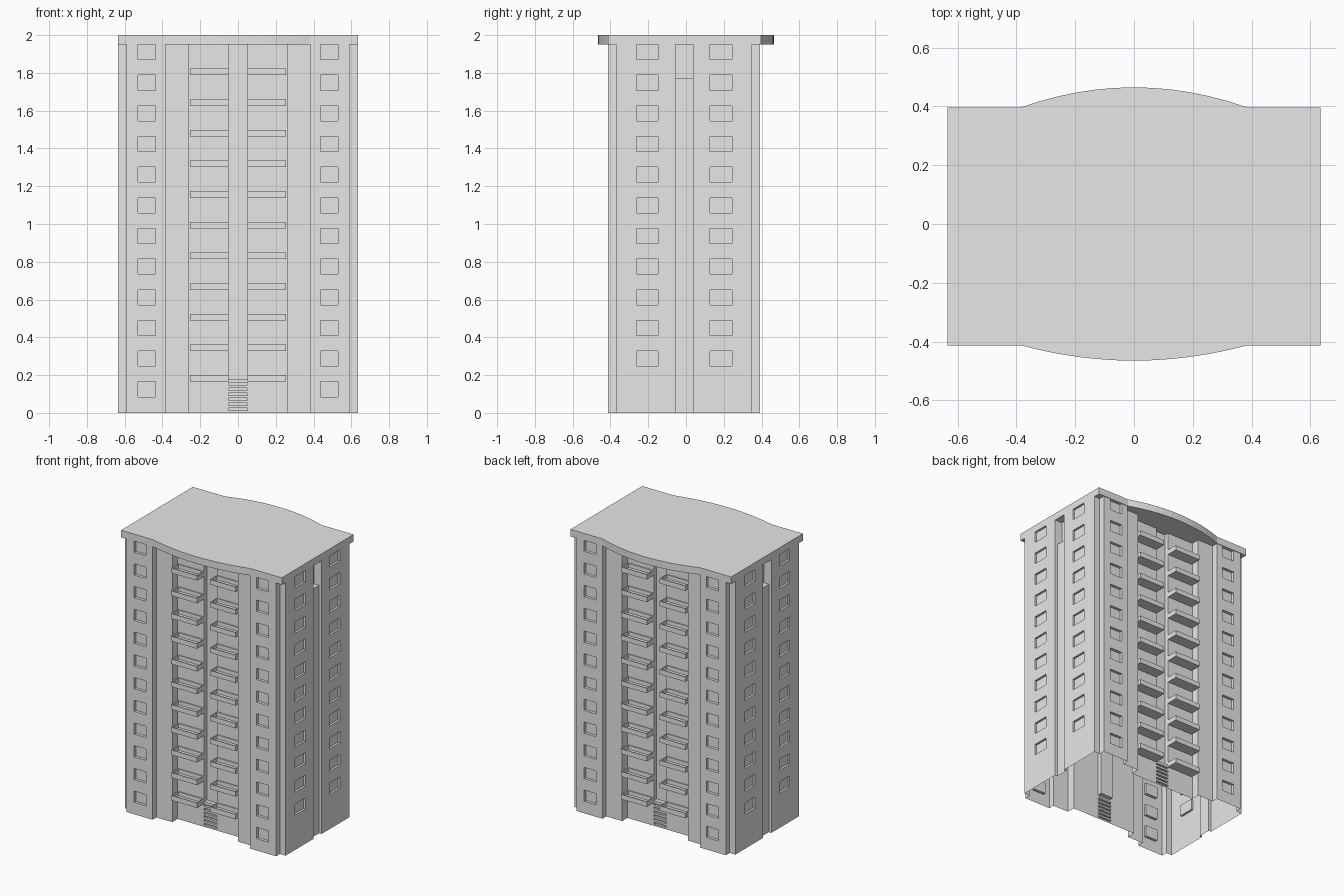
import bpy
import bmesh
from mathutils import Vector, Matrix

cube = bpy.data.objects.get("Cube")
if cube:
    bpy.data.objects.remove(cube, do_unlink=True)

CENTRE_Y = -0.01
EAVES = 1.95
FLOOR = 0.1623      # storey height
FIRST = 0.165       # top of the lowest window, floor of the lowest balcony

grey = bpy.data.materials.new("plain_grey")
grey.use_nodes = True
grey.diffuse_color = (0.8, 0.8, 0.8, 1)
grey.node_tree.nodes["Principled BSDF"].inputs["Base Color"].default_value = (0.8, 0.8, 0.8, 1)


def finish(bm, name):
    bmesh.ops.remove_doubles(bm, verts=bm.verts, dist=0.0002)
    mesh = bpy.data.meshes.new(name)
    bm.to_mesh(mesh)
    bm.free()
    mesh.materials.append(grey)
    obj = bpy.data.objects.new(name, mesh)
    bpy.context.collection.objects.link(obj)
    return obj


def panel(bm, p, q, holes):
    """Upright wall from p to q; holes are (u0, u1, z0, z1, depth)."""
    p, q = Vector((*p, 0)), Vector((*q, 0))
    along = (q - p).normalized()
    inward = Vector((-along.y, along.x, 0))
    us = sorted({0, round((q - p).length, 4)} | {round(u, 4) for h in holes for u in h[:2]})
    zs = sorted({0, EAVES} | {round(z, 4) for h in holes for z in h[2:4]})

    def quad(*corners):
        bm.faces.new([bm.verts.new(p + along * u + inward * d + Vector((0, 0, z)))
                      for u, z, d in corners])

    for a, b in zip(us, us[1:]):
        for c, e in zip(zs, zs[1:]):
            mu, mz = (a + b) / 2, (c + e) / 2
            depth = next((h[4] for h in holes if h[0] < mu < h[1] and h[2] < mz < h[3]), 0)
            quad((a, c, depth), (b, c, depth), (b, e, depth), (a, e, depth))
    # reveals around each recess
    for a, b, c, e, d in holes:
        ring = [(a, c), (b, c), (b, e), (a, e)]
        for (u0, z0), (u1, z1) in zip(ring, ring[1:] + ring[:1]):
            quad((u0, z0, 0), (u1, z1, 0), (u1, z1, d), (u0, z0, d))


def windows(middle, width, first, depth):
    return [(middle - width / 2, middle + width / 2,
             FIRST + i * FLOOR - 0.08, min(FIRST + i * FLOOR, EAVES), depth)
            for i in range(first, 12)]


# Outer walls: one front and one side, then the same turned half way round
plan = [(-0.635, -0.36), (-0.59, -0.36), (-0.59, -0.403), (-0.385, -0.403),
        (-0.385, -0.36), (-0.26, -0.36), (-0.26, -0.30)]
plan += [(-x, y) for x, y in reversed(plan)]
plan += [(0.635, -0.046), (0.615, -0.046), (0.615, 0.046), (0.635, 0.046), (0.635, 0.36)]

stairwell = [(0.21, 0.31, 0.18, EAVES, 0.03)]
louvres = [(0.21, 0.31, 0.012 + 0.027 * i, 0.025 + 0.027 * i, 0.015) for i in range(6)]
holes = {
    2: windows(0.107, 0.095, 0, 0.02),
    6: stairwell + louvres,
    10: windows(0.098, 0.095, 0, 0.02),
    13: windows(0.165, 0.115, 1, 0.015),
    15: [(0, 0.092, 1.77, EAVES, 0.04)],
    17: windows(0.149, 0.115, 1, 0.015),
}
bm = bmesh.new()
for side in (1, -1):
    pts = [(side * x, side * y + CENTRE_Y) for x, y in plan]
    for i, (p, q) in enumerate(zip(pts, pts[1:])):
        panel(bm, p, q, holes.get(i, []))
finish(bm, "outer_walls")

# Roof slab, bowed outwards over the balcony bays
STEPS = 12
outline = []
for side, edge, bow in ((1, -0.413, -0.052), (-1, 0.397, 0.068)):
    outline.append((-side * 0.635, edge))
    for i in range(STEPS + 1):
        t = 2 * i / STEPS - 1
        outline.append((side * t * 0.385, edge + bow * (1 - t * t)))
    outline.append((side * 0.635, edge))
bm = bmesh.new()
base = bm.faces.new([bm.verts.new((x, y, EAVES)) for x, y in outline])
top = bmesh.ops.extrude_face_region(bm, geom=[base], use_keep_orig=True)
bmesh.ops.translate(bm, vec=(0, 0, 2 - EAVES),
                    verts=[g for g in top["geom"] if isinstance(g, bmesh.types.BMVert)])
bmesh.ops.recalc_face_normals(bm, faces=bm.faces)
finish(bm, "roof_slab")

# Balconies: shallow trays in pairs on the front and the back
bm = bmesh.new()
for face in (1, -1):
    for hand in (1, -1):
        for i in range(11):
            spot = Vector((hand * 0.1525, CENTRE_Y - face * 0.34, FIRST + i * FLOOR + 0.0175))
            box = bmesh.ops.create_cube(
                bm, size=1, matrix=Matrix.Translation(spot) @ Matrix.Diagonal((0.205, 0.08, 0.035, 1)))
            faces = {f for v in box["verts"] for f in v.link_faces}
            lid = max(faces, key=lambda f: f.calc_center_median().z)
            bmesh.ops.inset_region(bm, faces=[lid], thickness=0.01)
            well = bmesh.ops.extrude_face_region(bm, geom=[lid])
            bmesh.ops.translate(bm, vec=(0, 0, -0.028),
                                verts=[g for g in well["geom"] if isinstance(g, bmesh.types.BMVert)])
            if lid.is_valid:
                bm.faces.remove(lid)
finish(bm, "balconies")
